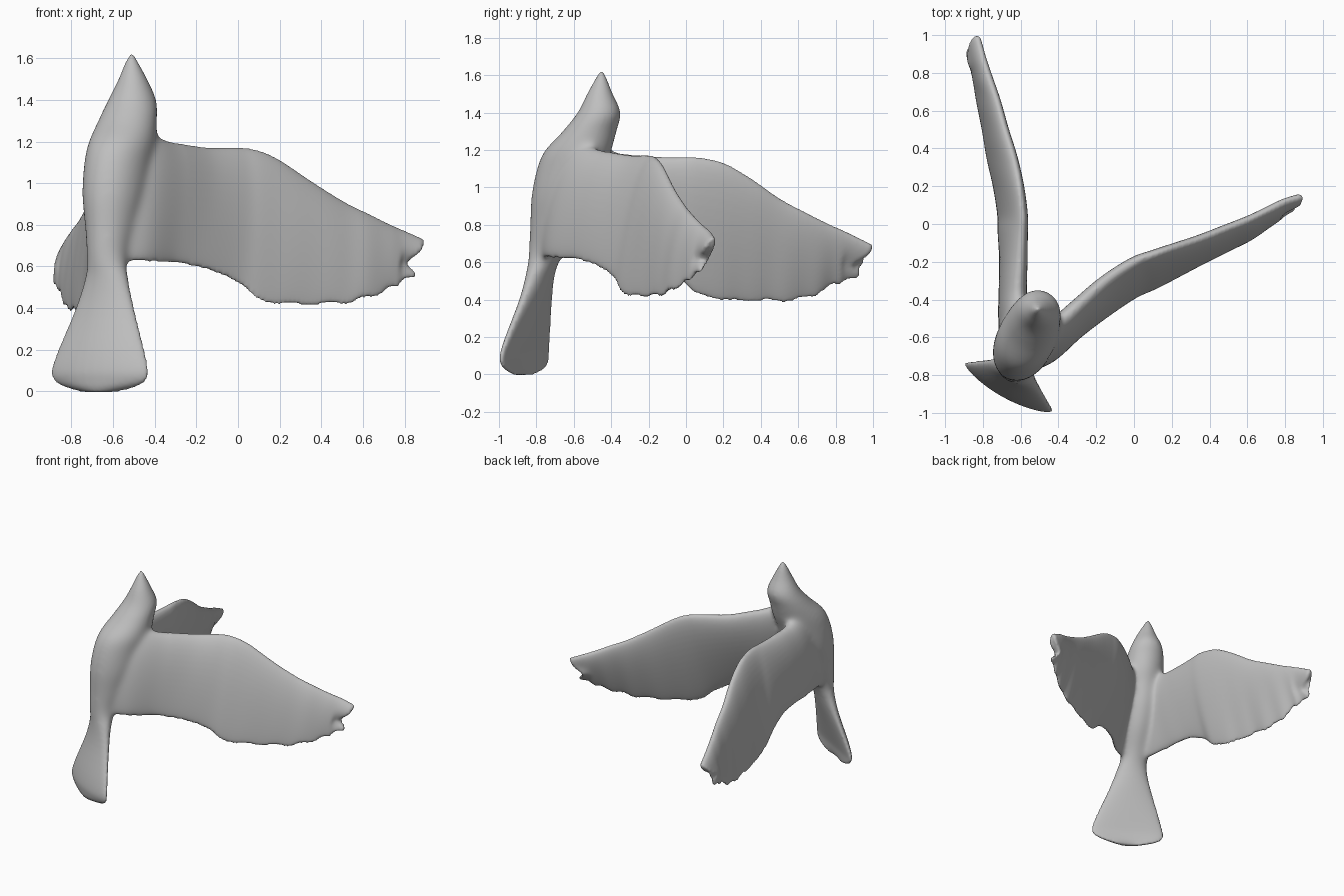
import bpy, math
from mathutils import Vector

if "Cube" in bpy.data.objects:
    bpy.data.objects.remove(bpy.data.objects["Cube"])

grey = bpy.data.materials.new("plain_grey")
grey.diffuse_color = (0.52, 0.52, 0.52, 1)
grey.use_nodes = True
grey.node_tree.nodes["Principled BSDF"].inputs["Base Color"].default_value = grey.diffuse_color


def resample(rows, steps):
    """Smooth Catmull-Rom interpolation of parameter rows."""
    out, n = [], len(rows)
    for i in range(n - 1):
        p = [rows[max(0, min(n - 1, i + k))] for k in (-1, 0, 1, 2)]
        for s in range(steps):
            t = s / steps
            out.append([0.5 * (2 * b + (c - a) * t + (2 * a - 5 * b + 4 * c - d) * t * t
                               + (3 * b - a - 3 * c + d) * t ** 3) for a, b, c, d in zip(*p)])
    return out + [list(rows[-1])]


def loft(name, rings):
    """Skin closed rings of points and cap both ends."""
    n = len(rings[0])
    verts = [p for r in rings for p in r]
    faces = [(i * n + j, i * n + (j + 1) % n, (i + 1) * n + (j + 1) % n, (i + 1) * n + j)
             for i in range(len(rings) - 1) for j in range(n)]
    faces += [tuple(range(n))[::-1], tuple(range(len(verts) - n, len(verts)))]
    me = bpy.data.meshes.new(name)
    me.from_pydata(verts, [], faces)
    me.materials.append(grey)
    ob = bpy.data.objects.new(name, me)
    bpy.context.collection.objects.link(ob)
    bpy.context.view_layer.objects.active = ob
    ob.select_set(True)
    bpy.ops.object.mode_set(mode='EDIT')
    bpy.ops.mesh.select_all(action='SELECT')
    bpy.ops.mesh.normals_make_consistent(inside=False)
    bpy.ops.object.mode_set(mode='OBJECT')
    ob.select_set(False)
    return ob


# Body, head, beak and fanned tail: z, centre x, centre y, half width, half depth
side, ahead = Vector((0.877, -0.48, 0)), Vector((0.48, 0.877, 0))
body_rows = [
    (1.62, -.51, -.452, .008, .008), (1.58, -.51, -.454, .03, .03),
    (1.5, -.505, -.46, .068, .068), (1.4, -.508, -.465, .114, .114),
    (1.3, -.53, -.515, .14, .145), (1.2, -.555, -.575, .155, .185),
    (1.1, -.575, -.615, .155, .19), (.95, -.59, -.65, .15, .185),
    (.8, -.605, -.69, .125, .15), (.65, -.628, -.745, .1, .095),
    (.55, -.63, -.775, .11, .065), (.4, -.64, -.805, .157, .05),
    (.2, -.66, -.853, .235, .044), (.1, -.668, -.873, .265, .038),
    (.05, -.668, -.875, .25, .032), (.02, -.668, -.875, .19, .026),
    (-.003, -.668, -.875, .1, .014)]
rings = []
for z, cx, cy, a, b in resample(body_rows, 4):
    ring = []
    for k in range(32):
        q = 2 * math.pi * k / 32
        bend = 0.015 * max(0, 1 - z / 0.5) * (2 * math.cos(q) ** 2 - 1)
        ring.append(Vector((cx, cy, z)) + side * a * math.cos(q) + ahead * (b * math.sin(q) + bend))
    rings.append(ring)
body = loft("body_and_tail", rings)


def wing(name, rows, swap, tip_slant, flip):
    """Rows: span position, leading offset, leading z, trailing offset, trailing z."""
    st = resample(rows, 6)
    rings, m = [], len(st) - 1
    for i, (s, lo, lz, to, tz) in enumerate(st):
        f = i / m
        a, b = st[max(0, i - 1)], st[min(m, i + 1)]
        tan = Vector((b[0] - a[0], b[1] - a[1], 0)).normalized()
        nor = Vector((-tan.y, tan.x, 0))
        thick = 0.085 * (1 - f) + 0.034 * f
        lo += 0.018 * (1 - 0.6 * f)
        if i == m:
            thick *= 0.5
        # feather scallops along the outer trailing edge
        tz += 0.009 * math.sin(f * 62) * max(0, min(1, (f - 0.4) * 4, (1 - f) * 8))
        end = max(0, (f - 0.88) / 0.12)
        ring = []
        for k in range(40):
            q = 2 * math.pi * k / 40
            t = (1 - math.cos(q)) / 2
            h = thick * math.sin(q) * (1.15 - 0.65 * t)
            notch = tip_slant * t + 0.07 * math.exp(-((t - 0.62) / 0.2) ** 2)
            p = Vector((s - end * notch, lo + (to - lo) * t, lz + (tz - lz) * t)) + nor * h
            ring.append(Vector((p.y, p.x, p.z)) if swap else p)
        rings.append(ring)
    return loft(name, rings)


# Right wing runs along x
right = wing("right_wing", [
    (-.6, -.66, 1.12, -.78, .62), (-.45, -.58, 1.23, -.73, .615), (-.3, -.45, 1.195, -.60, .61),
    (-.15, -.315, 1.172, -.49, .585), (0, -.215, 1.172, -.39, .52), (.1, -.175, 1.157, -.345, .44),
    (.2, -.14, 1.112, -.295, .417), (.35, -.09, 1.012, -.215, .415), (.5, -.03, .917, -.14, .42),
    (.62, .02, .857, -.08, .445), (.72, .07, .807, -.01, .485), (.8, .11, .772, .04, .525),
    (.895, .14, .73, .08, .55)], False, 0.035, False)

# Left wing runs along y
left = wing("left_wing", [
    (-.7, -.62, 1.1, -.67, .62), (-.5, -.63, 1.22, -.69, .615), (-.35, -.63, 1.185, -.69, .61),
    (-.2, -.62, 1.167, -.695, .595), (-.05, -.61, 1.162, -.71, .525), (.05, -.605, 1.162, -.715, .435),
    (.2, -.62, 1.132, -.74, .395), (.35, -.65, 1.047, -.775, .39), (.5, -.695, .942, -.8, .39),
    (.65, -.735, .862, -.83, .405), (.77, -.775, .802, -.85, .465), (.87, -.805, .757, -.87, .495),
    (1.005, -.84, .69, -.885, .515)], True, 0.08, True)

# Fuse the parts into one skin
for ob in (body, right, left):
    ob.select_set(True)
bpy.context.view_layer.objects.active = body
bpy.ops.object.join()
body.name = "bird"
fuse = body.modifiers.new("fuse", 'REMESH')
fuse.mode = 'VOXEL'
fuse.voxel_size = 0.011
bpy.ops.object.modifier_apply(modifier="fuse")

# Blend the wing roots strongly into the body, the rest only lightly
roots = body.vertex_groups.new(name="wing_roots")
for v in body.data.vertices:
    x, y, z = v.co
    d = math.hypot(x + .57, y + .62)
    if 0.55 < z < 1.34:
        w = min(1, max(0, (0.36 - d) / 0.1)) * min(1, (z - .55) / .1, (1.34 - z) / .1)
        if w > 0:
            roots.add([v.index], w, 'REPLACE')
for name, count, group in (("blend", 45, "wing_roots"), ("soften", 4, "")):
    mod = body.modifiers.new(name, 'SMOOTH')
    mod.factor, mod.iterations, mod.vertex_group = 0.5, count, group
    bpy.ops.object.modifier_apply(modifier=name)
body.data.materials.clear()
body.data.materials.append(grey)
bpy.ops.object.shade_smooth_by_angle(angle=math.radians(60))
